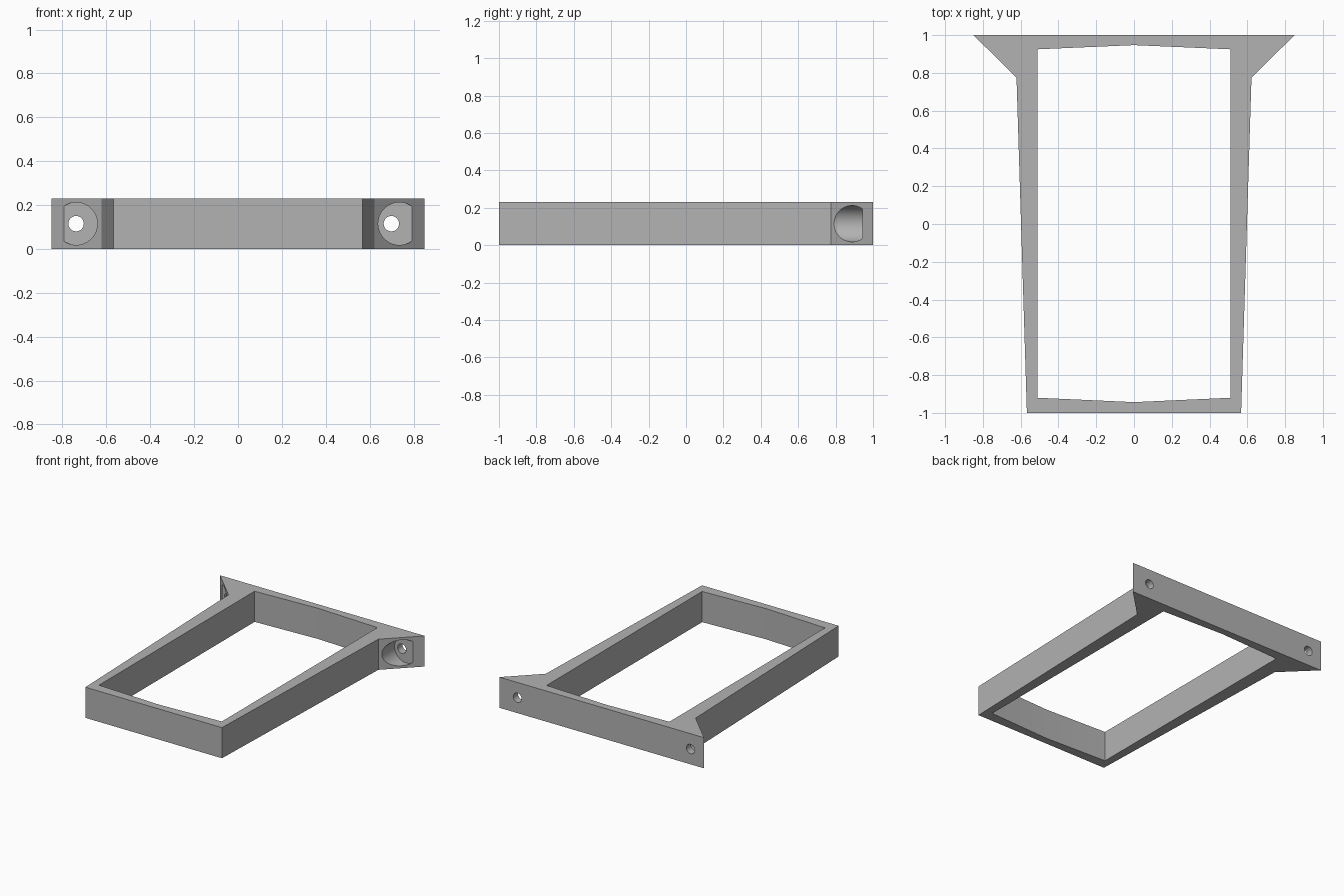
import bpy, bmesh, math

if "Cube" in bpy.data.objects:
    bpy.data.objects.remove(bpy.data.objects["Cube"])

H = 0.23          # frame height
MID = H / 2

grey = bpy.data.materials.new("plain grey")
grey.diffuse_color = (0.45, 0.45, 0.45, 1)
grey.use_nodes = True
grey.node_tree.nodes["Principled BSDF"].inputs["Base Color"].default_value = grey.diffuse_color


def prism(name, outline, z0, z1):
    """Extrude a flat outline into a solid."""
    bm = bmesh.new()
    face = bm.faces.new([bm.verts.new((x, y, z0)) for x, y in outline])
    top = bmesh.ops.extrude_face_region(bm, geom=[face])["geom"]
    bmesh.ops.translate(bm, vec=(0, 0, z1 - z0),
                        verts=[v for v in top if isinstance(v, bmesh.types.BMVert)])
    bmesh.ops.recalc_face_normals(bm, faces=bm.faces)
    mesh = bpy.data.meshes.new(name)
    bm.to_mesh(mesh)
    bm.free()
    mesh.materials.append(grey)
    obj = bpy.data.objects.new(name, mesh)
    bpy.context.collection.objects.link(obj)
    return obj


def bore(name, x, radius, y0, y1):
    """Round cutter running front to back."""
    bpy.ops.mesh.primitive_cylinder_add(
        vertices=64, radius=radius, depth=y1 - y0,
        location=(x, (y0 + y1) / 2, MID), rotation=(math.pi / 2, 0, 0))
    obj = bpy.context.object
    obj.name = name
    obj.data.materials.append(grey)
    return obj


def mirrored(half):
    return half + [(-x, y) for x, y in reversed(half) if x != 0]


# Tapered outer body with flared mounting ears at the back
frame = prism("frame", mirrored([(0.567, -1), (0.622, 0.775), (0.85, 1)]), 0, H)

# Window with slightly bowed ends
cutters = [prism("window_cutter", mirrored(
    [(0, -0.943), (0.51, -0.92), (0.51, 0.925), (0, 0.947)]), -0.1, H + 0.1)]

# Screw head recesses and screw holes in the ears
for side, recess_x, hole_x in (("left", -0.738, -0.738), ("right", 0.736, 0.699)):
    cutters.append(bore(side + "_recess_cutter", recess_x, 0.097, 0.6, 0.944))
    cutters.append(bore(side + "_hole_cutter", hole_x, 0.035, 0.9, 1.1))

bpy.context.view_layer.objects.active = frame
for cutter in cutters:
    cutter.hide_render = True
    mod = frame.modifiers.new(cutter.name, "BOOLEAN")
    mod.operation = "DIFFERENCE"
    mod.solver = "EXACT"
    mod.object = cutter
    bpy.ops.object.modifier_apply(modifier=mod.name)
for cutter in cutters:
    bpy.data.objects.remove(cutter)

# Smooth bores, crisp frame edges
bpy.ops.object.select_all(action="DESELECT")
frame.select_set(True)
bpy.ops.object.shade_smooth_by_angle(angle=math.radians(30))
